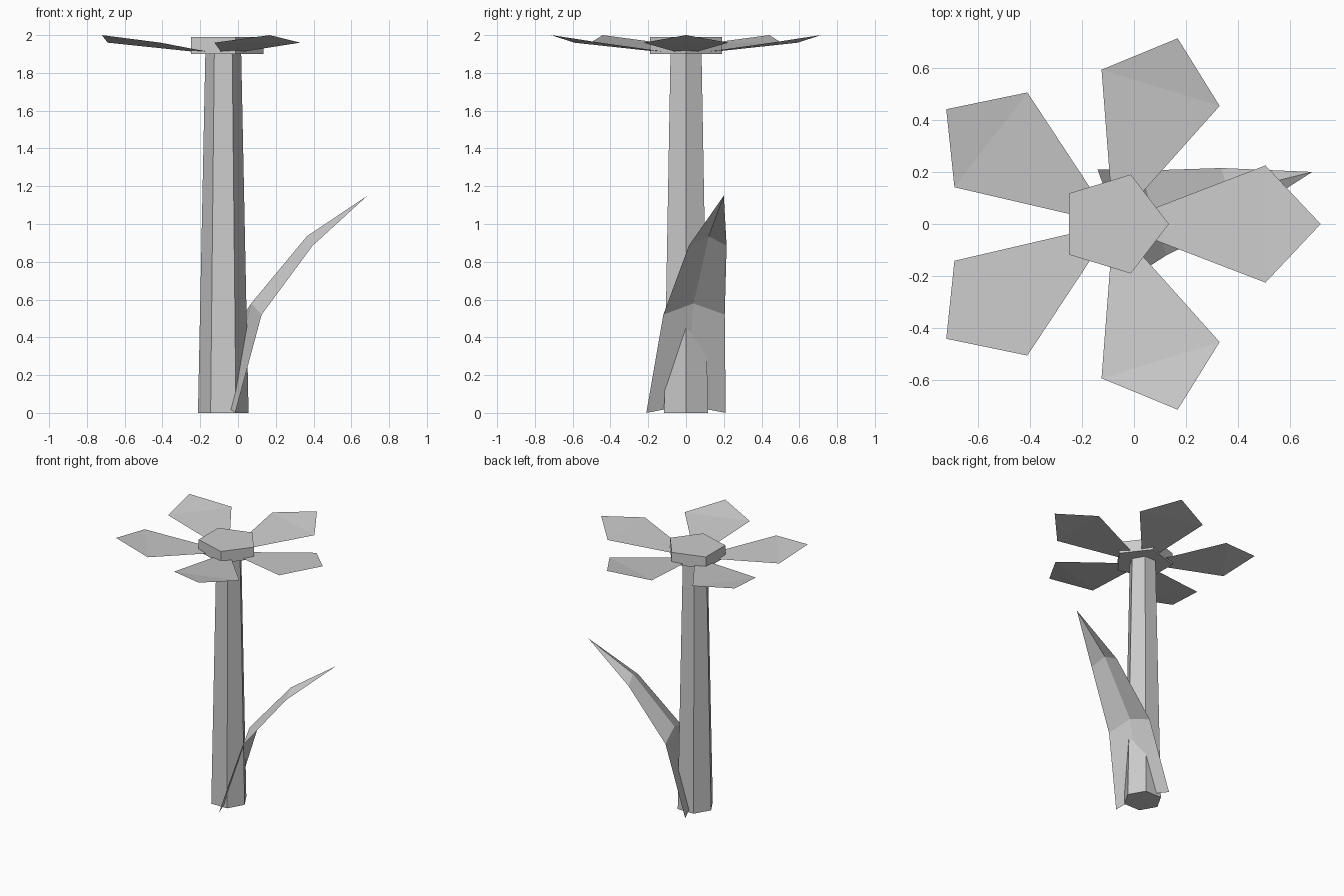
import bpy
import math
from mathutils import Vector

if "Cube" in bpy.data.objects:
    bpy.data.objects.remove(bpy.data.objects["Cube"])

CENTRE_X = -0.078   # axis of stem and flower head
STRETCH = 1.06      # the flower head is slightly wider in x

grey = bpy.data.materials.new("plain grey")
grey.diffuse_color = (0.6, 0.6, 0.6, 1)
grey.use_nodes = True
grey.node_tree.nodes["Principled BSDF"].inputs["Base Color"].default_value = grey.diffuse_color


def add_mesh(name, verts, faces):
    mesh = bpy.data.meshes.new(name)
    mesh.from_pydata(verts, [], faces)
    mesh.materials.append(grey)
    mesh.update()
    obj = bpy.data.objects.new(name, mesh)
    bpy.context.collection.objects.link(obj)
    return obj


def prism(name, sides, r0, r1, z0, z1, stretch=1.0):
    """Tapered prism with a corner pointing to +x."""
    verts = []
    for r, z in ((r0, z0), (r1, z1)):
        for i in range(sides):
            a = math.tau * i / sides
            verts.append((CENTRE_X + stretch * r * math.cos(a), r * math.sin(a), z))
    faces = [tuple(reversed(range(sides))), tuple(range(sides, 2 * sides))]
    for i in range(sides):
        j = (i + 1) % sides
        faces.append((i, j, sides + j, sides + i))
    return add_mesh(name, verts, faces)


# Six-sided tapering stem and five-sided flower centre
prism("stem", 6, 0.134, 0.095, 0.0, 1.9)
prism("flower_centre", 5, 0.2, 0.2, 1.9, 1.99, STRETCH)

# Five thin petals, each creased across its widest point
petal = [(0.12, -0.05, 1.91), (0.55, -0.225, 1.96), (0.75, 0.0, 2.0),
         (0.55, 0.225, 1.96), (0.12, 0.05, 1.91)]
for k in range(5):
    a = math.tau * k / 5
    c, s = math.cos(a), math.sin(a)
    verts = [(CENTRE_X + STRETCH * (x * c - y * s), x * s + y * c, z) for x, y, z in petal]
    add_mesh(f"petal_{k + 1}", verts, [(0, 1, 3, 4), (1, 2, 3)])

# Folded leaf: rows of front edge, midrib, back edge, closing in a tip
rows = [
    [(-0.015, -0.21, 0.0), (-0.065, 0.0, 0.04), (-0.14, 0.21, 0.0)],
    [(0.125, -0.12, 0.52), (0.07, 0.04, 0.58), (0.03, 0.205, 0.52)],
    [(0.395, 0.015, 0.885), (0.365, 0.12, 0.935), (0.335, 0.215, 0.885)],
]
verts = [Vector(p) for row in rows for p in row] + [Vector((0.685, 0.2, 1.15))]
faces = []
for r in range(2):
    for c in range(2):
        i = 3 * r + c
        faces.append((i, i + 3, i + 4, i + 1))
faces += [(6, 9, 7), (7, 9, 8)]
# Upper side of the leaf faces the stem
add_mesh("leaf", verts, [tuple(f) for f in faces])
